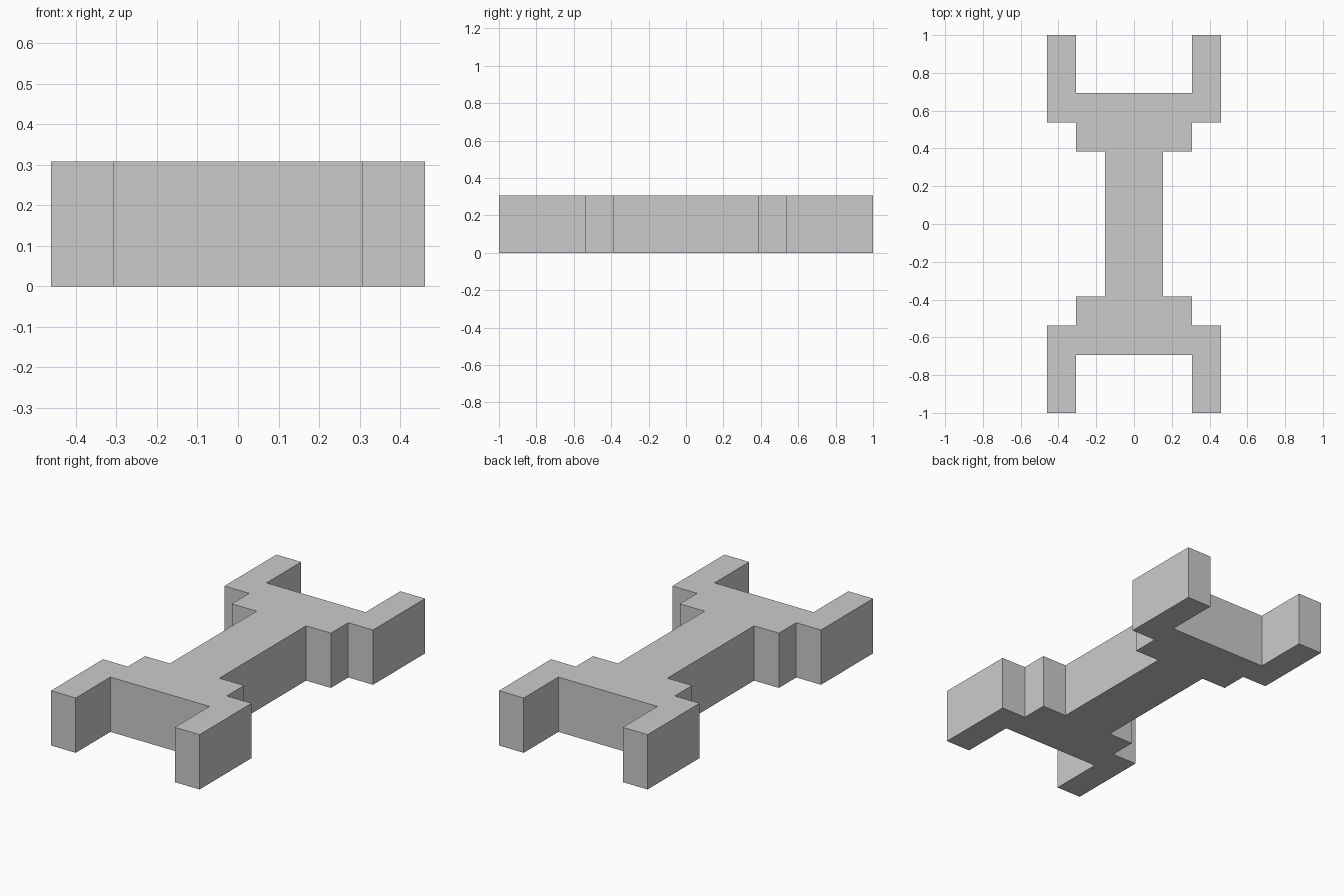
import bpy
import bmesh

cube = bpy.data.objects.get("Cube")
if cube:
    bpy.data.objects.remove(cube, do_unlink=True)

# Single flat grey
grey = bpy.data.materials.new("plain grey")
grey.use_nodes = True
colour = (0.6, 0.6, 0.6, 1)
grey.diffuse_color = colour
grey.node_tree.nodes["Principled BSDF"].inputs["Base Color"].default_value = colour

UNIT = 2 / 13
HEIGHT = 2 * UNIT

# One quarter of the double-ended wrench outline, in grid units
quarter = [(1, 2.5), (2, 2.5), (2, 3.5), (3, 3.5), (3, 6.5), (2, 6.5), (2, 4.5)]
back_half = quarter + [(-x, y) for x, y in reversed(quarter)]
outline = back_half + [(-x, -y) for x, y in back_half]

# Extrude the outline into a solid bar with forked ends
bm = bmesh.new()
base = bm.faces.new([bm.verts.new((x * UNIT, y * UNIT, 0)) for x, y in outline])
top = bmesh.ops.extrude_face_region(bm, geom=[base], use_keep_orig=True)["geom"]
bmesh.ops.translate(bm, vec=(0, 0, HEIGHT),
                    verts=[v for v in top if isinstance(v, bmesh.types.BMVert)])
bmesh.ops.recalc_face_normals(bm, faces=bm.faces)

mesh = bpy.data.meshes.new("forked_bar")
bm.to_mesh(mesh)
bm.free()
mesh.materials.append(grey)
bpy.context.collection.objects.link(bpy.data.objects.new("forked_bar", mesh))
